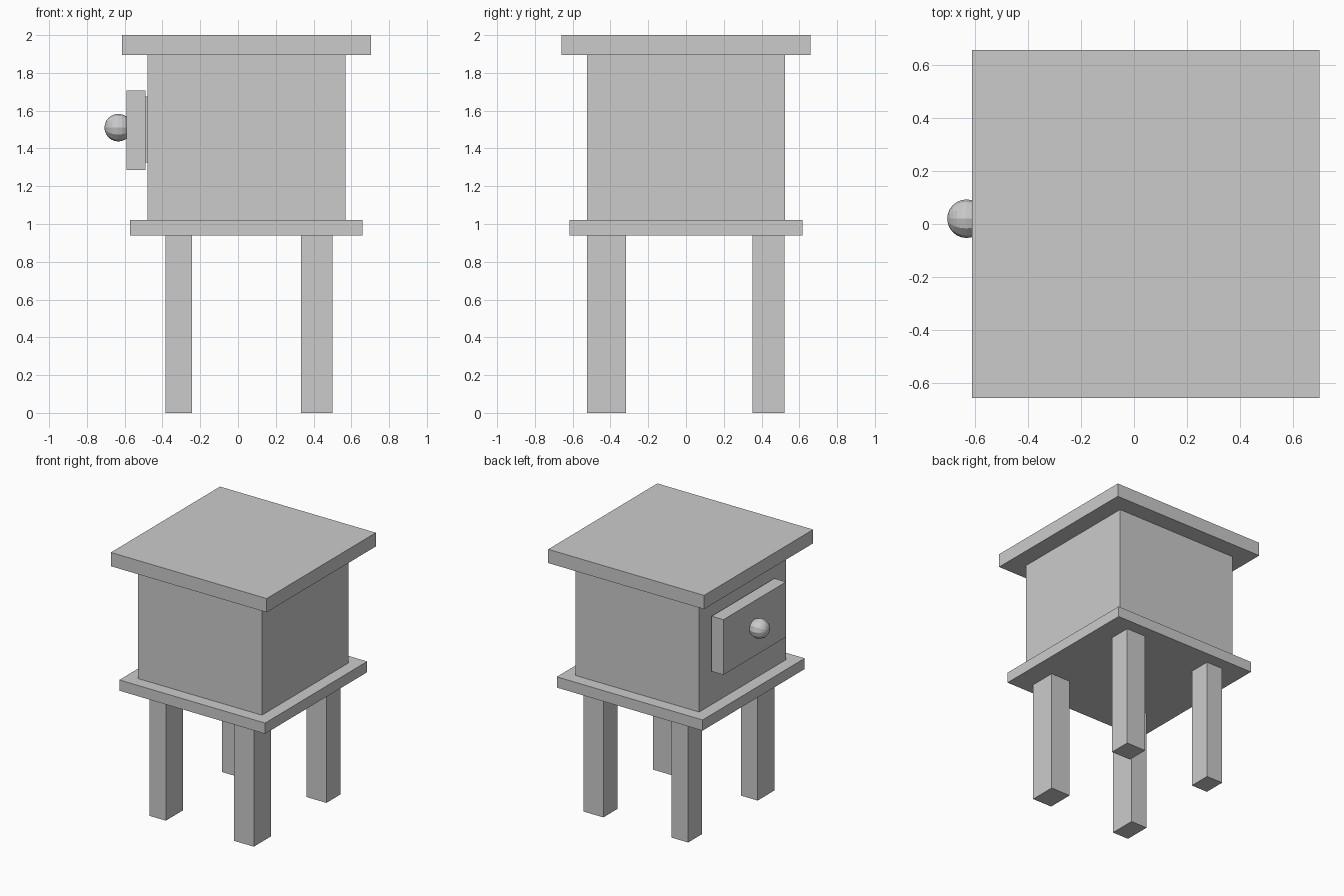
import bpy, bmesh
from math import radians
from mathutils import Matrix

if "Cube" in bpy.data.objects:
    bpy.data.objects.remove(bpy.data.objects["Cube"])


def make_object(name, bm):
    mesh = bpy.data.meshes.new(name)
    bm.to_mesh(mesh)
    bm.free()
    obj = bpy.data.objects.new(name, mesh)
    bpy.context.collection.objects.link(obj)
    return obj


def box(name, xs, ys, zs):
    """Axis-aligned box from (min, max) pairs."""
    spans = (xs, ys, zs)
    centre = [(a + b) / 2 for a, b in spans]
    size = [b - a for a, b in spans]
    bm = bmesh.new()
    bmesh.ops.create_cube(bm, size=1, matrix=Matrix.Translation(centre) @ Matrix.Diagonal((*size, 1)))
    return make_object(name, bm)


# Cabinet: top, body and bottom shelf
box("table_top", (-0.613, 0.703), (-0.658, 0.658), (1.895, 2.0))
box("cabinet_body", (-0.478, 0.568), (-0.523, 0.523), (1.02, 1.895))
box("bottom_shelf", (-0.571, 0.66), (-0.616, 0.616), (0.94, 1.022))

# Legs: slightly uneven widths, one at each corner
for side, xs in (("left", (-0.383, -0.243)), ("right", (0.333, 0.5))):
    for end, ys in (("front", (-0.523, -0.317)), ("back", (0.352, 0.521))):
        box(f"{end}_{side}_leg", xs, ys, (0, 0.94))

# Drawer on the left face: backing plate and front panel
box("drawer_backing", (-0.49, -0.47), (-0.33, 0.355), (1.325, 1.674))
box("drawer_front", (-0.589, -0.49), (-0.365, 0.39), (1.285, 1.706))

# Faceted round knob with its pole facing outward
bm = bmesh.new()
bmesh.ops.create_uvsphere(
    bm, u_segments=12, v_segments=12, radius=0.073,
    matrix=Matrix.Translation((-0.634, 0.02, 1.51)) @ Matrix.Rotation(radians(90), 4, 'Y'))
make_object("drawer_knob", bm)
